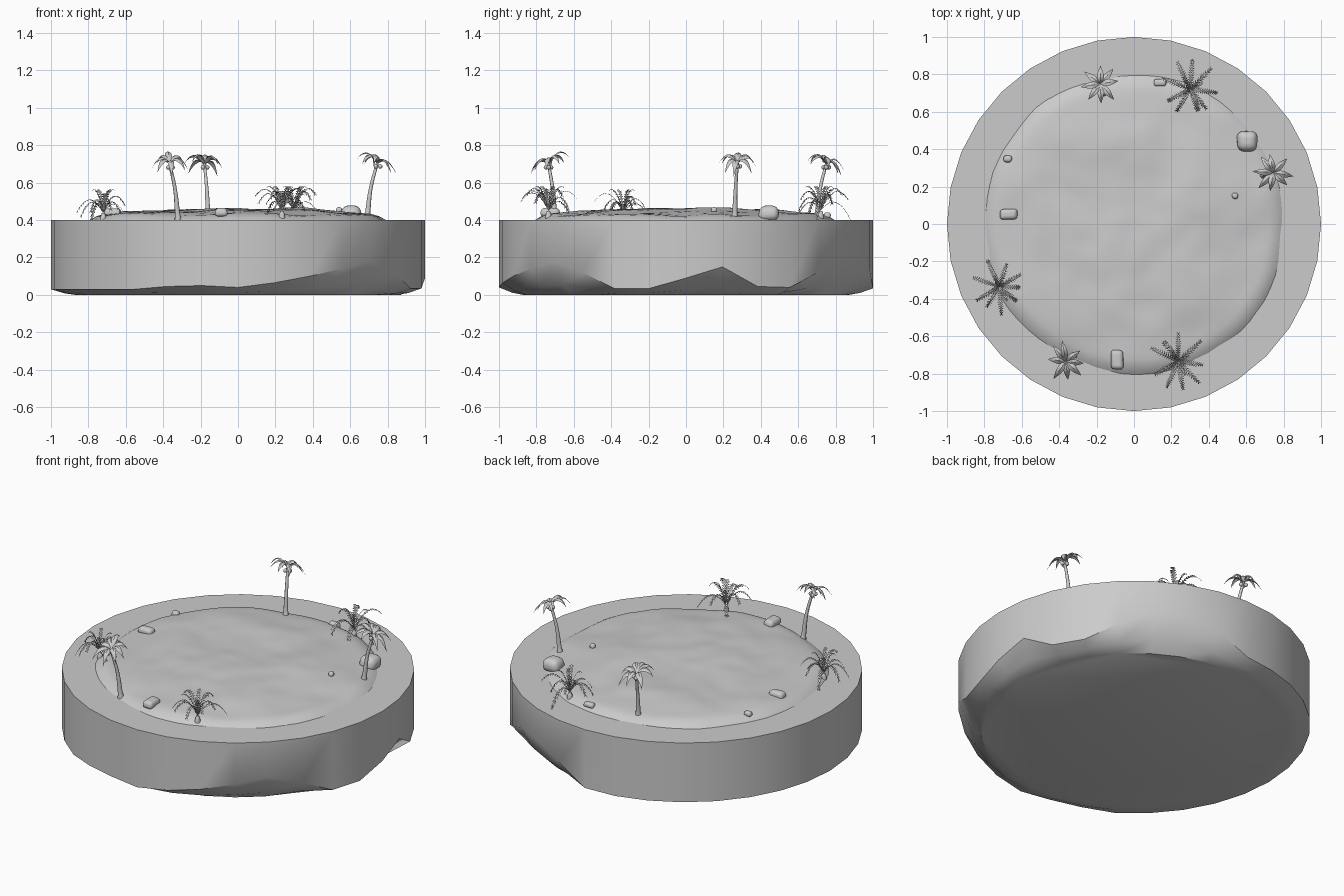
import bpy, bmesh, random
from math import sin, cos, pi, tau, radians
from mathutils import Vector, noise

random.seed(4)
if "Cube" in bpy.data.objects:
    bpy.data.objects.remove(bpy.data.objects["Cube"], do_unlink=True)

grey = bpy.data.materials.new("plain_grey")
grey.use_nodes = True
grey.diffuse_color = (0.6, 0.6, 0.6, 1)
grey.node_tree.nodes["Principled BSDF"].inputs["Base Color"].default_value = (0.6, 0.6, 0.6, 1)


def finish(obj, angle=35):
    obj.data.materials.append(grey)
    bpy.ops.object.select_all(action='DESELECT')
    obj.select_set(True)
    bpy.context.view_layer.objects.active = obj
    bpy.ops.object.shade_smooth_by_angle(angle=radians(angle))
    return obj


def build(name, verts, faces, angle=35):
    mesh = bpy.data.meshes.new(name)
    mesh.from_pydata([tuple(v) for v in verts], [], faces)
    obj = bpy.data.objects.new(name, mesh)
    bpy.context.collection.objects.link(obj)
    return finish(obj, angle)


def polar(r, a, z):
    return Vector((r * cos(a), r * sin(a), z))


def bridge(rings, n):
    """Quads between successive rings of n vertices."""
    return [(r * n + i, r * n + (i + 1) % n, (r + 1) * n + (i + 1) % n, (r + 1) * n + i)
            for r in range(rings - 1) for i in range(n)]


# Water slab: flat top, round wall with an uneven lower edge, shelving floor
N = 32
rim = [0.09, 0.15, 0.045, 0.04, 0.12, 0.2, 0.2, 0.14, 0.035] + [0.03] * 13 \
    + [0.045, 0.05, 0.04, 0.065, 0.1, 0.14, 0.18, 0.12, 0.035, 0.035]
verts = []
for radius, share in ((1, None), (1, 1), (0.93, 0.3), (0.87, 0)):
    for i in range(N):
        z = 0.4 if share is None else rim[i] * share
        verts.append(polar(radius, tau * i / N, z))
faces = [f[::-1] for f in bridge(4, N)]
faces += [tuple(range(N)), tuple(range(4 * N - 1, 3 * N - 1, -1))]
build("water_slab", verts, faces)


# Sandy mound with gentle ripples, its skirt dipping under the water
def ground(x, y):
    r = Vector((x, y)).length
    fall = max(0, r - 0.35)
    bump = noise.noise(Vector((x * 3.2, y * 3.2, 1.7))) * 0.016
    bump += noise.noise(Vector((x * 8, y * 8, 5.1))) * 0.006
    return 0.457 + bump - 0.1 * fall ** 1.4 - 2.2 * max(0, r - 0.74) ** 1.6


M, R = 72, 26
verts = [polar(0.9 * (k + 1) / R, tau * i / M, 0) for k in range(R) for i in range(M)]
for v in verts:
    v.z = ground(v.x, v.y)
faces = bridge(R, M)
faces = [f[::-1] for f in faces]
verts.append(Vector((0, 0, ground(0, 0))))
faces += [(i, (i + 1) % M, len(verts) - 1) for i in range(M)]
mound = build("sand_mound", verts, faces, 60)
bm = bmesh.new()
bm.from_mesh(mound.data)
bmesh.ops.recalc_face_normals(bm, faces=bm.faces)
if sum(f.normal.z for f in bm.faces) < 0:
    bmesh.ops.reverse_faces(bm, faces=bm.faces)
bm.to_mesh(mound.data)
bm.free()


# Leaves
def frame(azimuth):
    return Vector((cos(azimuth), sin(azimuth), 0)), Vector((-sin(azimuth), cos(azimuth), 0))


def arch(out, reach, rise, droop, t):
    return out * reach * t + Vector((0, 0, rise * t - droop * t * t))


def palm_leaf(verts, faces, azimuth, reach, rise, droop, width):
    out, side = frame(azimuth)
    base, steps = len(verts), 7
    for k in range(steps + 1):
        t = k / steps
        w = width * sin(pi * min(1, 0.06 + 0.94 * t ** 0.8))
        mid = arch(out, reach, rise, droop, t)
        drop = Vector((0, 0, 0.45 * w))
        verts += [mid - side * w - drop, mid, mid + side * w - drop]
    for k in range(steps):
        for j in (0, 1):
            a = base + 3 * k + j
            faces.append((a, a + 3, a + 4, a + 1))


def fern_leaf(verts, faces, azimuth, reach, rise, droop, width):
    out, side = frame(azimuth)
    pairs = 13
    for k in range(pairs):
        t0, t1 = (k + 0.1) / pairs, (k + 1) / pairs
        a, b = (arch(out, reach, rise, droop, t) for t in (t0, t1))
        # rib piece
        n = len(verts)
        rib = side * 0.0025
        verts += [a - rib, b - rib, b + rib, a + rib]
        faces.append((n, n + 1, n + 2, n + 3))
        # leaflets on both sides
        w = width * (0.35 + 0.65 * sin(pi * (0.15 + 0.8 * t0)))
        for s in (-1, 1):
            n = len(verts)
            tip = b + (b - a) * 0.5 + side * s * w - Vector((0, 0, 0.25 * w))
            verts += [a, tip, b]
            faces.append((n, n + 1, n + 2) if s < 0 else (n, n + 2, n + 1))


def tube(name, points, radii):
    curve = bpy.data.curves.new(name, 'CURVE')
    curve.dimensions = '3D'
    curve.bevel_depth, curve.bevel_resolution = 1, 2
    curve.use_fill_caps = True
    curve.resolution_u = 5
    spline = curve.splines.new('BEZIER')
    spline.bezier_points.add(len(points) - 1)
    for bp, co, r in zip(spline.bezier_points, points, radii):
        bp.co, bp.radius = co, r
        bp.handle_left_type = bp.handle_right_type = 'AUTO'
    obj = bpy.data.objects.new(name, curve)
    bpy.context.collection.objects.link(obj)
    bpy.ops.object.select_all(action='DESELECT')
    obj.select_set(True)
    bpy.context.view_layer.objects.active = obj
    bpy.ops.object.convert(target='MESH')
    return finish(bpy.context.object, 50)


# Palms: base, crown, and the lean of the crown
palms = {
    "front_palm": ((-0.32, -0.70), (-0.365, -0.735, 0.70), (0, 0.4)),
    "back_palm": ((-0.16, 0.70), (-0.18, 0.75, 0.70), (0, -0.4)),
    "side_palm": ((0.69, 0.26), (0.745, 0.275, 0.705), (-0.4, 0)),
}
for name, (foot, crown, lean) in palms.items():
    top = Vector(crown)
    low = Vector((*foot, ground(*foot) - 0.01))
    mid = low.lerp(top, 0.55) + (low - top) * Vector((0.18, 0.18, 0))
    tube(name + "_trunk", [low, low.lerp(mid, 0.2), mid, top], [0.019, 0.014, 0.01, 0.008])
    verts, faces = [], []
    for k in range(8):
        palm_leaf(verts, faces, tau * k / 8 + random.uniform(-0.2, 0.2),
                  random.uniform(0.095, 0.118), random.uniform(0.15, 0.19), 0.19, 0.018)
    for v in verts:
        v.z -= -v.x * lean[0] - v.y * lean[1]
        v += top
    build(name + "_crown", verts, faces, 30)
    for k in range(3):
        bpy.ops.mesh.primitive_uv_sphere_add(segments=10, ring_count=6, radius=0.012,
                                             location=top + polar(0.016, tau * k / 3, -0.018))
        nut = bpy.context.object
        nut.name = name + "_nut"
        finish(nut, 60)

# Ferns: short stump and two tiers of feathered leaves
ferns = {"back_fern": (0.30, 0.72, 1.05), "right_fern": (-0.72, -0.335, 1.0),
         "front_fern": (0.235, -0.735, 1.05)}
for name, (x, y, size) in ferns.items():
    low = Vector((x, y, ground(x, y) - 0.01))
    top = low + Vector((0, 0, 0.04))
    tube(name + "_stump", [low, low.lerp(top, 0.5), top], [0.018, 0.015, 0.008])
    verts, faces = [], []
    for k in range(9):
        fern_leaf(verts, faces, tau * k / 9 + random.uniform(-0.2, 0.2),
                  random.uniform(0.125, 0.155), random.uniform(0.22, 0.36), 0.27, 0.017)
    for k in range(4):
        fern_leaf(verts, faces, tau * k / 4 + 0.5, random.uniform(0.06, 0.09), 0.3, 0.18, 0.014)
    build(name + "_leaves", [v * size + top for v in verts], faces, 20)

# Rounded boulders: position and full size
rocks = [(0.605, 0.44, 0.115, 0.115, 0.08), (-0.67, 0.052, 0.1, 0.06, 0.04),
         (-0.09, -0.725, 0.07, 0.11, 0.045), (-0.675, 0.347, 0.048, 0.038, 0.03),
         (0.54, 0.15, 0.034, 0.034, 0.03), (0.14, 0.755, 0.07, 0.04, 0.03)]
for x, y, *size in rocks:
    bpy.ops.mesh.primitive_cube_add(size=1, location=(x, y, ground(x, y) + size[2] * 0.22))
    rock = bpy.context.object
    rock.name = "boulder"
    for v in rock.data.vertices:
        v.co = Vector(c * s for c, s in zip(v.co, size))
        if v.co.z > 0:
            v.co.xy *= random.uniform(0.75, 0.95)
    bevel = rock.modifiers.new("round", 'BEVEL')
    bevel.width, bevel.segments = min(size) * 0.42, 4
    finish(rock, 60)
